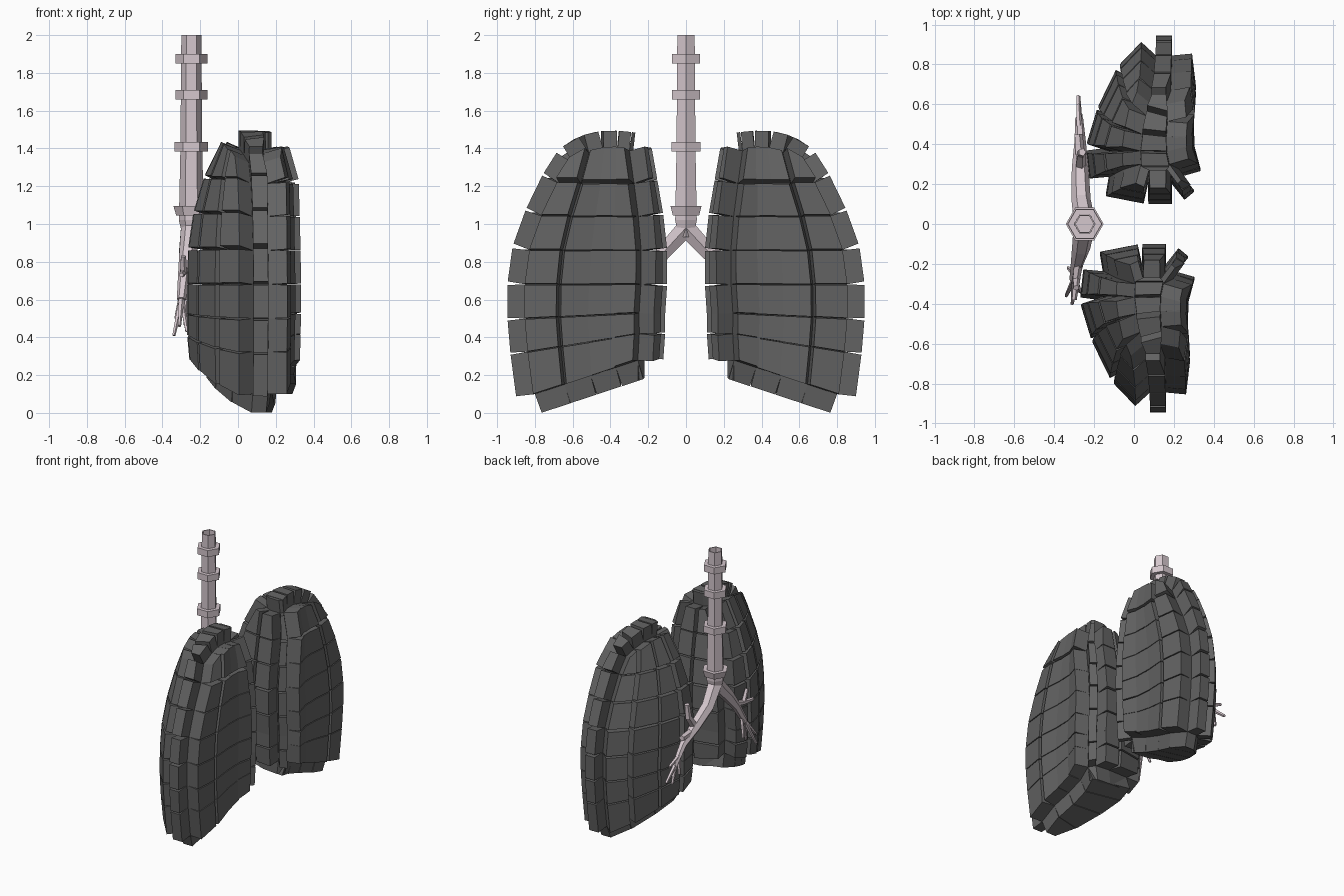
import bpy, bmesh, math
from mathutils import Vector

if "Cube" in bpy.data.objects:
    bpy.data.objects.remove(bpy.data.objects["Cube"])


def material(name, rgb):
    m = bpy.data.materials.new(name)
    m.diffuse_color = (*rgb, 1)
    m.use_nodes = True
    m.node_tree.nodes["Principled BSDF"].inputs["Base Color"].default_value = m.diffuse_color
    return m


GREY = material("lung grey", (0.125, 0.125, 0.125))
PINK = material("airway pale pink", (0.66, 0.57, 0.61))


def finish(bm, name, mat):
    me = bpy.data.meshes.new(name)
    bm.to_mesh(me)
    bm.free()
    me.materials.append(mat)
    ob = bpy.data.objects.new(name, me)
    bpy.context.collection.objects.link(ob)
    return ob


# Lung cross-section: (x, t), t runs from the medial edge (0) to the outer rim (1)
BACK = [(.19, 1), (.21, .73), (.198, .49), (.202, .26), (.235, .06), (.19, 0)]
FRONT = [(.11, 1), (.0, .82), (-.09, .53), (-.14, .27), (-.125, .06), (.07, 0)]
# Levels: z, inner y, outer y, back x scale, front x scale, medial rise, side rise, outer drop
LEVELS = [(.11, .22, .80, .97, .95, .18, .2, 0), (.325, .21, .83, 1, 1, .1, .05, 0),
          (.50, .21, .845, 1.03, 1, .03, 0, 0), (.68, .20, .845, 1.03, 1, 0, 0, 0),
          (.86, .20, .82, 1, .98, 0, 0, 0), (1.04, .22, .755, .97, .86, 0, 0, 0),
          (1.215, .25, .67, .92, .62, 0, 0, 0), (1.425, .28, .60, .4, .22, -.04, 0, .10)]
DEPTH = 0.1


def lung(name, side, shift):
    bm = bmesh.new()
    rings = []
    for z, yi, yo, sb, sf, rise, tilt, drop in LEVELS:
        pts = [(.14 + (x - .14) * sb, t) for x, t in BACK]
        pts += [(.08 + (x - .08) * sf, t) for x, t in FRONT[::-1]]
        rings.append([bm.verts.new((x + shift, side * (yi + (yo - yi) * t),
                                    z + rise * (1 - t) + tilt * max(0, .11 - x) - drop * t ** 3))
                      for x, t in pts])
    n = len(rings[0])
    for a, b in zip(rings, rings[1:]):
        for i in range(n):
            j = (i + 1) % n
            bm.faces.new((a[i], a[j], b[j], b[i]))
    # strips closing the bottom and the top
    for r in (rings[0], rings[-1]):
        for i in range(len(BACK) - 1):
            bm.faces.new((r[i], r[i + 1], r[n - 2 - i], r[n - 1 - i]))
    bmesh.ops.recalc_face_normals(bm, faces=bm.faces[:])
    bm.normal_update()
    # every face becomes its own raised block, very slightly tapered
    for f in bmesh.ops.extrude_discrete_faces(bm, faces=bm.faces[:])["faces"]:
        f.normal_update()
        move = f.normal * DEPTH
        mid = f.calc_center_median()
        for v in f.verts:
            v.co = mid + (v.co - mid) * .97 + move
    low = min(v.co.z for v in bm.verts)
    for v in bm.verts:
        if v.co.z < .3:
            v.co.z -= low * (1 - v.co.z / .3)
    return finish(bm, name, GREY)


def add_tube(bm, path, sides=6):
    """Tapered tube through (x, y, z, radius) points."""
    rings = []
    for i, p in enumerate(path):
        a = Vector(path[max(i - 1, 0)][:3])
        b = Vector(path[min(i + 1, len(path) - 1)][:3])
        d = (b - a).normalized()
        u = (Vector((1, 0, 0)) - d * d.x).normalized()
        w = d.cross(u)
        rings.append([bm.verts.new(Vector(p[:3]) + p[3] * (
            u * math.cos(k * math.tau / sides) + w * math.sin(k * math.tau / sides)))
            for k in range(sides)])
    for a, b in zip(rings, rings[1:]):
        for k in range(sides):
            j = (k + 1) % sides
            bm.faces.new((a[k], a[j], b[j], b[k]))
    bm.faces.new(rings[0][::-1])
    bm.faces.new(rings[-1])


def tubes(name, paths, sides=6):
    bm = bmesh.new()
    for p in paths:
        add_tube(bm, p, sides)
    bmesh.ops.recalc_face_normals(bm, faces=bm.faces[:])
    return finish(bm, name, PINK)


lung("lung_left", 1, 0)
lung("lung_right", -1, -.03)

# Windpipe with a hollow mouth
X = -.247
pipe = tubes("windpipe", [[(X, 0, .93, .045), (X, 0, 1.02, .066), (X, 0, 1.4, .058),
                           (X, 0, 2, .053)]])
bm = bmesh.new()
bm.from_mesh(pipe.data)
top = max(bm.faces, key=lambda f: f.calc_center_median().z)
bmesh.ops.inset_individual(bm, faces=[top], thickness=.008)
for v in bmesh.ops.extrude_discrete_faces(bm, faces=[top])["faces"][0].verts:
    v.co.z -= .1
bm.to_mesh(pipe.data)
bm.free()

# Cartilage rings
tubes("windpipe_rings", [[(X, 0, z - .025, r), (X, 0, z + .025, s)] for z, r, s in (
    (1.875, .085, .085), (1.685, .085, .085), (1.41, .088, .088), (1.07, .08, .095))])

# Main branches
tubes("bronchus_left", [[(X, 0, .98, .055), (-.265, .12, .85, .048), (-.27, .28, .76, .042),
                         (-.27, .42, .68, .028), (-.275, .53, .56, .02)]])
tubes("bronchus_right", [[(X, 0, .98, .055), (-.265, -.12, .85, .046), (-.285, -.2, .74, .032),
                          (-.3, -.28, .6, .024)]])

# Thin twigs
tubes("twigs_left", [
    [(-.27, .28, .76, .03), (-.265, .35, .86, .024), (-.26, .36, .96, .02)],
    [(-.27, .33, .74, .026), (-.28, .45, .74, .022)],
    [(-.275, .52, .57, .016), (-.28, .64, .47, .011)],
    [(-.275, .52, .57, .016), (-.27, .55, .43, .011)],
    [(-.275, .48, .62, .016), (-.28, .6, .58, .011)],
    [(-.275, .48, .62, .016), (-.28, .48, .48, .011)]], 5)
tubes("twigs_right", [
    [(-.28, -.19, .76, .024), (-.29, -.28, .74, .02), (-.29, -.32, .83, .015)],
    [(-.29, -.28, .74, .018), (-.3, -.38, .73, .013)],
    [(-.3, -.28, .6, .016), (-.34, -.36, .41, .009)],
    [(-.3, -.28, .6, .016), (-.31, -.4, .46, .009)],
    [(-.3, -.27, .61, .016), (-.27, -.34, .43, .009)],
    [(-.295, -.25, .65, .016), (-.33, -.22, .5, .009)]], 5)
